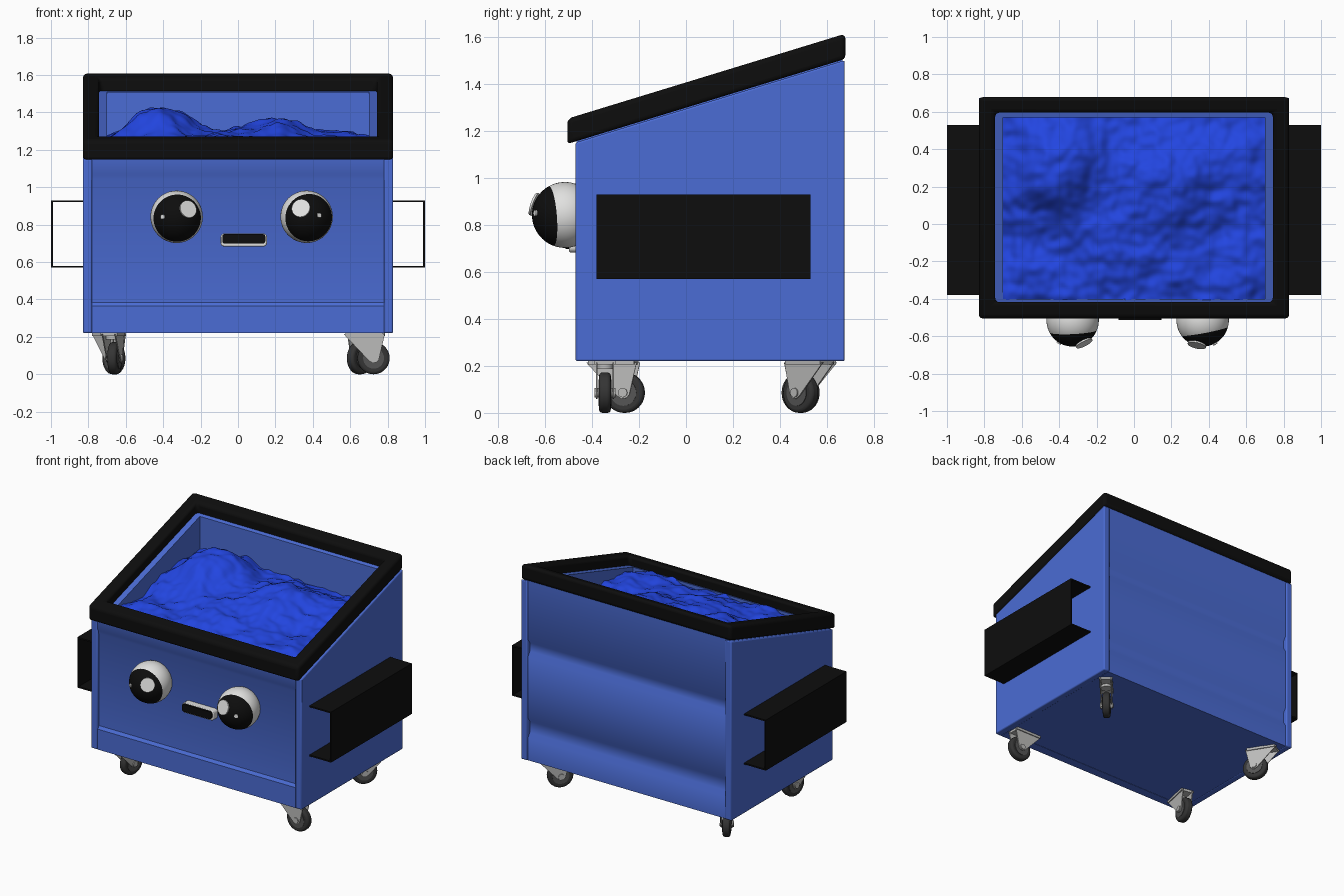
import bpy, bmesh, math
from mathutils import Vector, Matrix, noise

if "Cube" in bpy.data.objects:
    bpy.data.objects.remove(bpy.data.objects["Cube"])


def material(name, rgb):
    m = bpy.data.materials.new(name)
    m.diffuse_color = (*rgb, 1)
    m.use_nodes = True
    m.node_tree.nodes["Principled BSDF"].inputs["Base Color"].default_value = m.diffuse_color
    return m


BLUE = material("body blue", (0.07, 0.15, 0.66))
HEAP = material("vivid blue", (0.016, 0.06, 0.75))
BLACK = material("black", (0.004, 0.004, 0.004))
WHITE = material("off white", (0.75, 0.75, 0.74))
STEEL = material("light steel", (0.50, 0.50, 0.49))
RUBBER = material("dark rubber", (0.035, 0.035, 0.035))
HUB = material("hub grey", (0.09, 0.09, 0.09))


def finish(name, bm, mats, bevel=0, segments=2, smooth=True):
    bmesh.ops.recalc_face_normals(bm, faces=bm.faces)
    me = bpy.data.meshes.new(name)
    bm.to_mesh(me)
    bm.free()
    for m in mats:
        me.materials.append(m)
    ob = bpy.data.objects.new(name, me)
    bpy.context.collection.objects.link(ob)
    if bevel:
        b = ob.modifiers.new("bevel", 'BEVEL')
        b.width, b.segments, b.limit_method = bevel, segments, 'ANGLE'
    if smooth:
        bpy.ops.object.select_all(action='DESELECT')
        ob.select_set(True)
        bpy.context.view_layer.objects.active = ob
        bpy.ops.object.shade_smooth_by_angle(angle=math.radians(35))
    return ob


def prism(name, pts, axis, a, b, mat, bevel=0, matrix=None, segments=2):
    """Extrude a 2D profile along x (profile yz) or along y (profile xz)."""
    bm = bmesh.new()
    put = (lambda p, t: (t, p[0], p[1])) if axis == 'x' else (lambda p, t: (p[0], t, p[1]))
    lo = [bm.verts.new(put(p, a)) for p in pts]
    hi = [bm.verts.new(put(p, b)) for p in pts]
    n = len(pts)
    bm.faces.new(lo)
    bm.faces.new(hi[::-1])
    for i in range(n):
        j = (i + 1) % n
        bm.faces.new((lo[i], lo[j], hi[j], hi[i]))
    if matrix:
        bm.transform(matrix)
    return finish(name, bm, [mat], bevel, segments)


def disc(name, centre, direction, radius, depth, mat, sides=32, bevel=0, segments=2):
    bm = bmesh.new()
    rot = Vector(direction).to_track_quat('Z', 'Y').to_matrix().to_4x4()
    bmesh.ops.create_cone(bm, cap_ends=True, segments=sides, radius1=radius, radius2=radius,
                          depth=depth, matrix=Matrix.Translation(centre) @ rot)
    return finish(name, bm, [mat], bevel, segments)


def top(y, up=0.0):
    """Height of the sloping top edge."""
    return 1.15 + (y + 0.47) * 0.3057 + up


# Container: pressed front and back walls between flat side panels
L = 0.04
front = [(-0.40, 0.22), (-0.465, 0.22), (-0.465, 0.365), (-0.45, 0.385), (-0.45, 1.035),
         (-0.455, 1.045), (-0.455, 1.06), (-0.465, 1.075), (-0.465, top(-0.465, L)), (-0.40, top(-0.40, L))]
prism("front_wall", front, 'x', -0.782, 0.782, BLUE)
back = [(0.57, 0.22), (0.665, 0.22)]
for z0, z1 in ((0.38, 0.52), (0.96, 1.08)):
    back += [(0.665, z0), (0.645, z0 + 0.03), (0.645, z1 - 0.03), (0.665, z1)]
back += [(0.665, top(0.665, L)), (0.57, top(0.57, L))]
prism("back_wall", back, 'x', -0.782, 0.782, BLUE)
core = [(-0.41, 0.222), (0.58, 0.222), (0.58, 1.12), (-0.41, 1.12)]
prism("container_floor", core, 'x', -0.72, 0.72, BLUE)
for s, side in ((-1, "left"), (1, "right")):
    panel = [(-0.47, 0.22), (0.675, 0.22), (0.675, top(0.675)), (-0.47, top(-0.47))]
    prism(side + "_side_panel", panel, 'x', s * 0.78, s * 0.83, BLUE, 0.008)
    liner = [(-0.44, 0.222), (0.64, 0.222), (0.64, top(0.64, L)), (-0.44, top(-0.44, L))]
    prism(side + "_inner_wall", liner, 'x', s * 0.70, s * 0.785, BLUE)
    # Open channel for lifting forks
    a, b, t = 0.825, 1.0, 0.01
    channel = [(a, 0.57), (b, 0.57), (b, 0.93), (a, 0.93), (a, 0.93 - t),
               (b - t, 0.93 - t), (b - t, 0.57 + t), (a, 0.57 + t)]
    prism(side + "_fork_pocket", [(s * x, z) for x, z in channel], 'y', -0.38, 0.53, BLACK)

# Sloping rounded rim
bm = bmesh.new()
loops = []
for x, y0, y1, up in ((0.83, -0.505, 0.678, 0), (0.83, -0.505, 0.678, 0.112),
                      (0.742, -0.418, 0.595, 0.112), (0.742, -0.418, 0.595, 0.02)):
    loops.append([bm.verts.new((px, py, top(py, up)))
                  for px, py in ((-x, y0), (x, y0), (x, y1), (-x, y1))])
for k in range(4):
    p, q = loops[k], loops[(k + 1) % 4]
    for i in range(4):
        j = (i + 1) % 4
        bm.faces.new((p[i], p[j], q[j], q[i]))
finish("top_rim", bm, [BLACK], 0.022, 4)


# Lumpy heap filling the container
def heap_height(x, y):
    def hill(cx, cy, w, h):
        return h * math.exp(-((x - cx) ** 2 + (y - cy) ** 2) / (w * w))
    z = 1.185 + 0.07 * (y + 0.41)
    z += hill(-0.42, 0.30, 0.24, 0.19) + hill(0.12, 0.22, 0.22, 0.12) + hill(0.45, 0.25, 0.22, 0.07)
    z += hill(-0.15, -0.15, 0.3, 0.05) + hill(0.4, -0.2, 0.25, 0.03)
    p = Vector((x, y, 0.3))
    z += 0.035 * noise.noise(p * 4.5) + 0.028 * noise.noise(p * 9) + 0.012 * noise.noise(p * 20)
    return z


bm = bmesh.new()
bmesh.ops.create_grid(bm, x_segments=110, y_segments=80, size=1)
for v in bm.verts:
    v.co.x, v.co.y = v.co.x * 0.705, 0.085 + v.co.y * 0.492
    v.co.z = heap_height(v.co.x, v.co.y)
heap = finish("lumpy_heap", bm, [HEAP])
if heap.data.polygons[0].normal.z < 0:
    heap.data.flip_normals()

# Eyes: white balls with a black front cap and white glints
R = 0.14
for side, cx, look, glints in (
        ("left", -0.328, (0.05, -1, -0.12), ((0.06, 0.04, 0.048), (-0.073, 0.0, 0.013))),
        ("right", 0.367, (0.19, -1, -0.08), ((-0.03, 0.045, 0.05), (0.066, 0.008, 0.013)))):
    c = Vector((cx, -0.515, 0.842))
    d = Vector(look).normalized()
    bm = bmesh.new()
    bmesh.ops.create_uvsphere(bm, u_segments=48, v_segments=36, radius=R,
                              matrix=Matrix.Translation(c) @ d.to_track_quat('Z', 'Y').to_matrix().to_4x4())
    for f in bm.faces:
        f.material_index = int((f.calc_center_median() - c).normalized().dot(d) > 0.40)
    finish(side + "_eye", bm, [WHITE, BLACK])
    for i, (dx, dz, r) in enumerate(glints):
        n = Vector((dx, -math.sqrt(R * R - dx * dx - dz * dz), dz)).normalized()
        disc(f"{side}_eye_glint_{i + 1}", c + n * (R + 0.002), n, r, 0.009, WHITE)


# Mouth: black rounded slot with a pale lip behind it
def stadium(cx, cz, w, h, r):
    return [(cx + sx * (w - r) + r * math.cos(a), cz + sz * (h - r) + r * math.sin(a))
            for sx, sz, q in ((1, 1, 0), (-1, 1, 1), (-1, -1, 2), (1, -1, 3))
            for a in [(q + k / 5) * math.pi / 2 for k in range(6)]]


prism("mouth_lip", stadium(0.031, 0.718, 0.124, 0.035, 0.02), 'y', -0.44, -0.498, WHITE, 0.006)
prism("mouth", stadium(0.031, 0.724, 0.115, 0.026, 0.014), 'y', -0.45, -0.512, BLACK)

# Swivel casters, each turned its own way
for name, x, y, deg in (("front_right", 0.675, -0.345, 0), ("front_left", -0.67, -0.31, 78),
                        ("back_right", 0.685, 0.525, 228), ("back_left", -0.69, 0.53, -58)):
    M = Matrix.Translation((x, y, 0)) @ Matrix.Rotation(math.radians(deg), 4, 'Z')
    axle = M.to_3x3() @ Vector((0, 1, 0))
    hub = M @ Vector((0.05, 0, 0.086))
    plate = [(-0.10, 0.205), (0.10, 0.205), (0.10, 0.222), (-0.10, 0.222)]
    prism(name + "_caster_plate", plate, 'y', -0.045, 0.045, STEEL, 0, M)
    disc(name + "_caster_swivel", M @ Vector((0, 0, 0.197)), (0, 0, 1), 0.036, 0.02, STEEL, 24)
    arm = [(-0.11, 0.215), (0.11, 0.215), (0.078, 0.078), (0.065, 0.063),
           (0.045, 0.06), (0.025, 0.072)]
    for s in (-1, 1):
        prism(f"{name}_caster_arm_{'a' if s < 0 else 'b'}", arm, 'y', s * 0.032, s * 0.038, STEEL, 0, M)
    disc(name + "_wheel_tyre", hub, axle, 0.086, 0.05, RUBBER, 36, 0.014, 3)
    disc(name + "_wheel_hub", hub, axle, 0.056, 0.056, HUB, 28)
    disc(name + "_wheel_axle", hub, axle, 0.02, 0.09, STEEL, 16)
